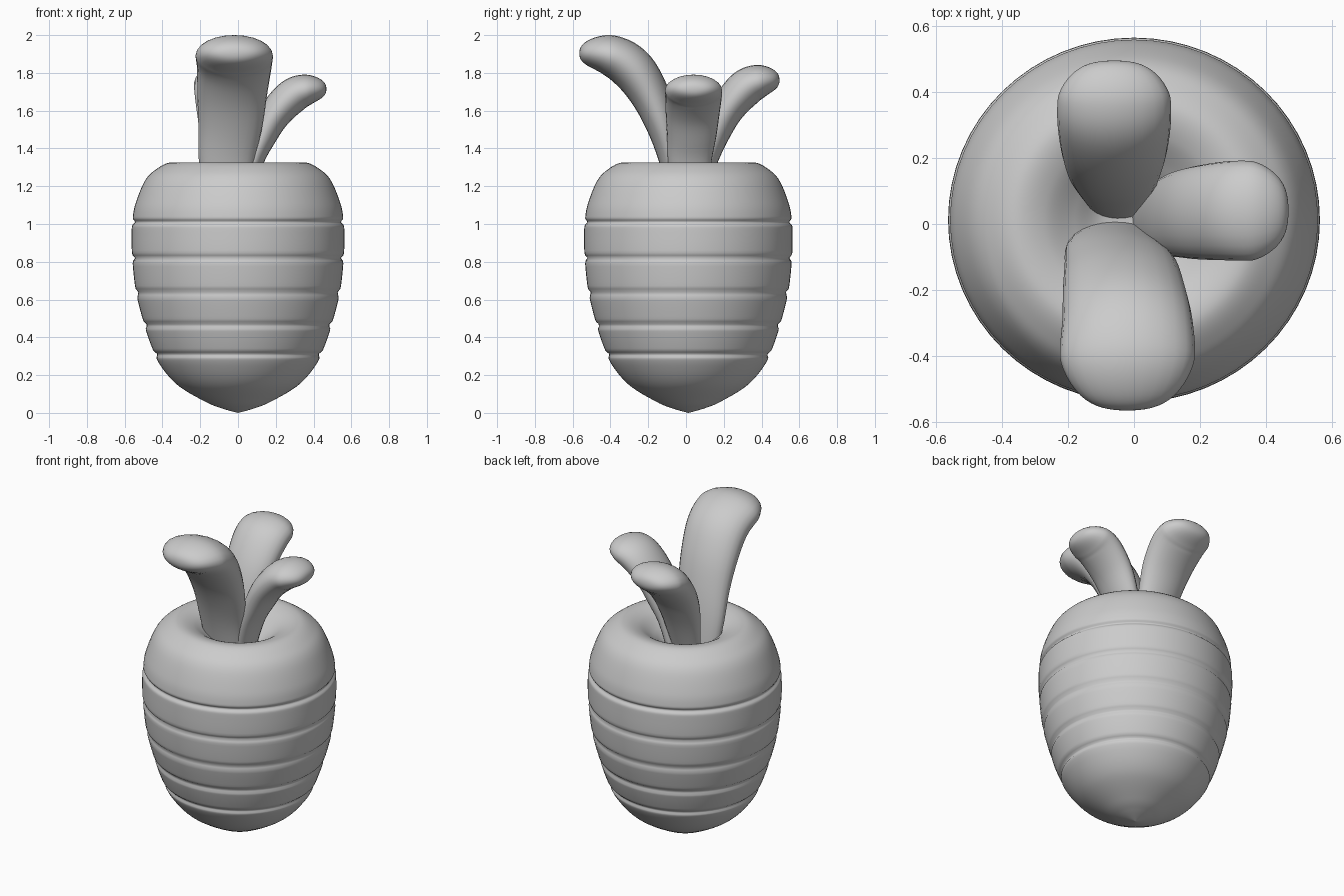
import bpy, bmesh, math
from mathutils import Vector

if "Cube" in bpy.data.objects:
    bpy.data.objects.remove(bpy.data.objects["Cube"])


def spline(rows, u):
    """Catmull-Rom sample of a list of tuples, u in 0..1."""
    n = len(rows) - 1
    i = min(int(u * n), n - 1)
    t = u * n - i
    a, b, c, d = [Vector(rows[max(0, min(n, k))]) for k in (i - 1, i, i + 1, i + 2)]
    return 0.5 * (2 * b + (c - a) * t + (2 * a - 5 * b + 4 * c - d) * t * t
                  + (3 * b - a - 3 * c + d) * t ** 3)


def skin(name, rings):
    """Join rings of points into a closed smooth tube."""
    bm = bmesh.new()
    loops = [[bm.verts.new(p) for p in ring] for ring in rings]
    n = len(loops[0])
    for a, b in zip(loops, loops[1:]):
        for k in range(n):
            bm.faces.new((a[k], a[(k + 1) % n], b[(k + 1) % n], b[k]))
    bm.faces.new(loops[0][::-1])
    bm.faces.new(loops[-1])
    bmesh.ops.remove_doubles(bm, verts=bm.verts, dist=0.0002)
    bmesh.ops.recalc_face_normals(bm, faces=bm.faces)
    for f in bm.faces:
        f.smooth = True
    me = bpy.data.meshes.new(name)
    bm.to_mesh(me)
    bm.free()
    ob = bpy.data.objects.new(name, me)
    bpy.context.collection.objects.link(ob)
    return ob


# root body: lathed profile (radius, height) with five ring grooves and a dimpled top
profile = [(0.001, 0.0), (0.09, 0.025), (0.175, 0.06), (0.317, 0.145), (0.41, 0.25),
           (0.457, 0.35), (0.497, 0.47), (0.54, 0.64), (0.56, 0.82), (0.563, 0.95),
           (0.558, 1.03), (0.542, 1.11), (0.495, 1.225), (0.44, 1.285), (0.36, 1.325),
           (0.27, 1.305), (0.18, 1.24), (0.1, 1.18), (0.001, 1.16)]
grooves = (0.31, 0.465, 0.635, 0.82, 1.01)
rings = []
for i in range(199):
    r, z = spline(profile, i / 198)
    if r > 0.35:
        r -= sum(0.015 * math.exp(-((z - g) / 0.012) ** 2) for g in grooves)
    r = max(r, 0.0005)
    rings.append([(r * math.cos(a), 0.0125 + 0.98 * r * math.sin(a), z)
                  for a in (math.tau * k / 64 for k in range(64))])
skin("root_body", rings)


def leaf(name, out, side, rows, cap):
    """Rows: outward, height, half thickness, half width, sideways shift."""
    rings, steps = [], 36
    for i in range(steps + 1):
        u = math.sin(i / steps * math.pi / 2)
        d, z, t, w, s = (spline5(rows, u))
        d2, z2 = spline5(rows, max(u - 0.03, 0))[:2]
        d3, z3 = spline5(rows, min(u + 0.03, 1))[:2]
        tan = Vector((d3 - d2, z3 - z2)).normalized()
        f = 1.0
        if u > 1 - cap:
            f = math.sqrt(max(0.00001, 1 - ((u - 1 + cap) / cap) ** 2))
        ring = []
        for k in range(24):
            a = math.tau * k / 24
            p, q = t * f * math.cos(a), w * f * math.sin(a)
            ring.append(out * (d - tan.y * p) + side * (s + q)
                        + Vector((0, 0, z + tan.x * p)))
        rings.append(ring)
    skin(name, rings)


def spline5(rows, u):
    return spline(rows, u)[:]


X, Y = Vector((1, 0, 0)), Vector((0, 1, 0))

# three curling leaves
leaf("front_leaf", -Y, X, [
    (0.04, 1.12, 0.05, 0.12, -0.06), (0.075, 1.33, 0.065, 0.147, -0.06),
    (0.125, 1.52, 0.085, 0.17, -0.04), (0.195, 1.69, 0.105, 0.185, -0.03),
    (0.29, 1.825, 0.118, 0.197, -0.02), (0.41, 1.895, 0.108, 0.205, -0.02),
    (0.565, 1.905, 0.085, 0.19, -0.02)], 0.19)
leaf("back_leaf", Y, X, [
    (0.05, 1.12, 0.04, 0.08, -0.05), (0.105, 1.33, 0.06, 0.115, -0.055),
    (0.155, 1.48, 0.078, 0.14, -0.06), (0.22, 1.61, 0.09, 0.16, -0.06),
    (0.31, 1.715, 0.1, 0.172, -0.06), (0.39, 1.755, 0.09, 0.17, -0.06),
    (0.495, 1.765, 0.07, 0.155, -0.06)], 0.19)
leaf("right_leaf", X, Y, [
    (0.03, 1.12, 0.04, 0.09, 0.02), (0.08, 1.33, 0.055, 0.115, 0.02),
    (0.13, 1.46, 0.072, 0.13, 0.03), (0.195, 1.58, 0.085, 0.142, 0.035),
    (0.285, 1.675, 0.093, 0.15, 0.04), (0.365, 1.71, 0.083, 0.15, 0.04),
    (0.468, 1.715, 0.065, 0.135, 0.04)], 0.19)
